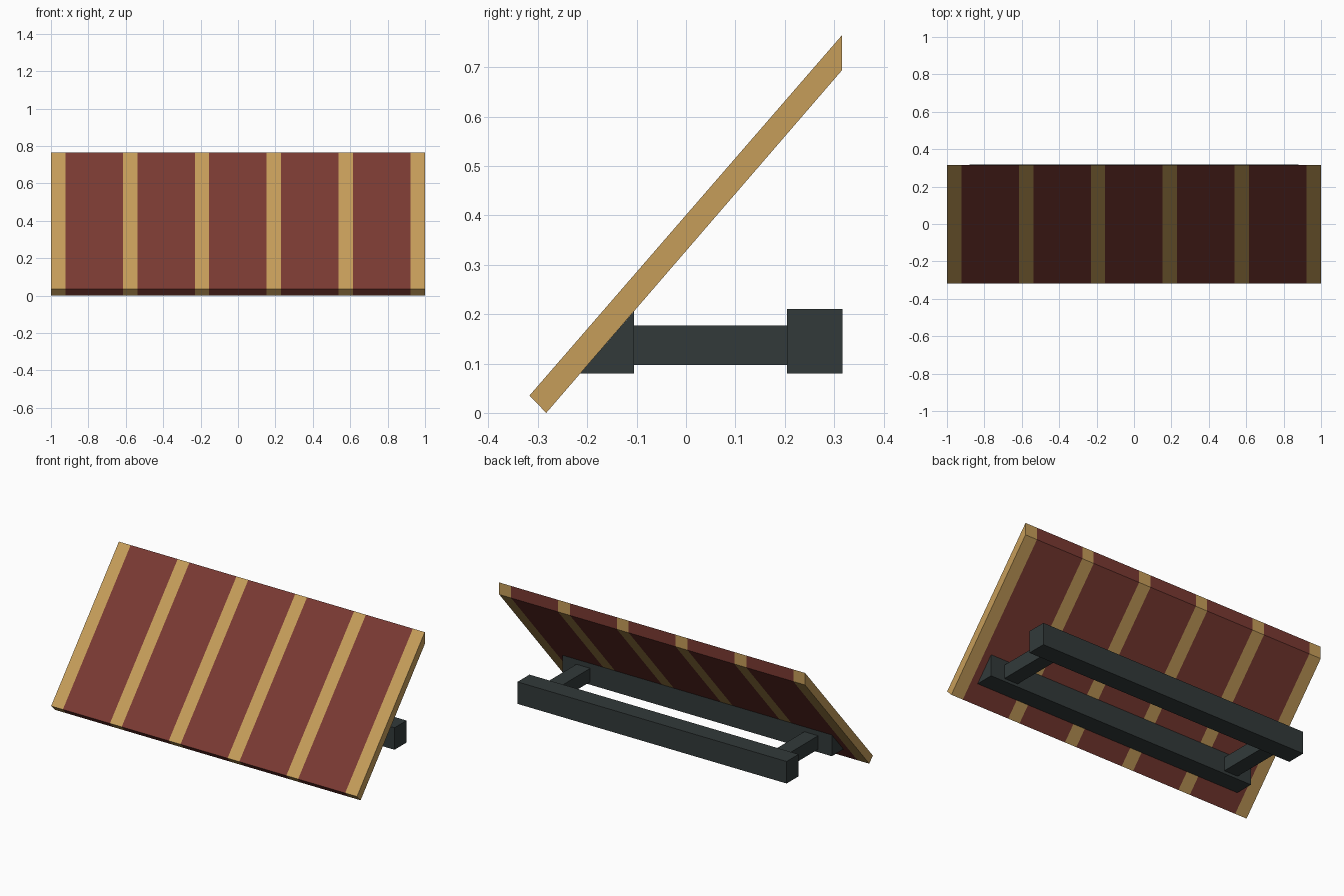
import bpy, bmesh

if "Cube" in bpy.data.objects:
    bpy.data.objects.remove(bpy.data.objects["Cube"])


def material(name, rgb):
    m = bpy.data.materials.new(name)
    m.diffuse_color = (*rgb, 1)
    m.use_nodes = True
    m.node_tree.nodes["Principled BSDF"].inputs["Base Color"].default_value = m.diffuse_color
    return m


TAN = material("tan wood", (0.565, 0.34, 0.102))
RED = material("brick red", (0.195, 0.042, 0.032))
DARK = material("dark slate", (0.032, 0.042, 0.042))


def loft(name, profile, xs, mats):
    """Sweep a (y, z) profile through the x stations; materials alternate per segment."""
    bm = bmesh.new()
    rings = [[bm.verts.new((x, y, z)) for y, z in profile] for x in xs]
    n = len(profile)
    for s in range(len(xs) - 1):
        a, b = rings[s], rings[s + 1]
        for i in range(n):
            j = (i + 1) % n
            f = bm.faces.new((a[i], a[j], b[j], b[i]))
            f.material_index = s % len(mats)
    bm.faces.new(rings[0])
    bm.faces.new(rings[-1])
    bmesh.ops.recalc_face_normals(bm, faces=bm.faces)
    me = bpy.data.meshes.new(name)
    bm.to_mesh(me)
    bm.free()
    for m in mats:
        me.materials.append(m)
    ob = bpy.data.objects.new(name, me)
    bpy.context.collection.objects.link(ob)
    return ob


def rect(y0, y1, z0, z1):
    return [(y0, z0), (y1, z0), (y1, z1), (y0, z1)]


# Sloping panel: six tan strips with red bands between them
pitch, strip = 0.3845, 0.077
stations = []
for i in range(6):
    left = -1 + i * pitch
    stations += [left, left + strip]
stations[-1] = 1.0
loft("striped_panel",
     [(-0.317, 0.035), (-0.283, 0.0), (0.316, 0.694), (0.316, 0.765)],
     stations, [TAN, RED])

# Wedge beam against the underside of the panel
loft("front_beam", [(-0.214, 0.08), (-0.105, 0.08), (-0.105, 0.206)],
     (-0.88, 0.88), [DARK])

# Rear beam
loft("rear_beam", rect(0.205, 0.317, 0.08, 0.21), (-0.88, 0.88), [DARK])

# Arms joining the two beams
for side, label in ((-1, "left"), (1, "right")):
    loft(label + "_arm", rect(-0.105, 0.205, 0.097, 0.177),
         (side * 0.70, side * 0.79), [DARK])
